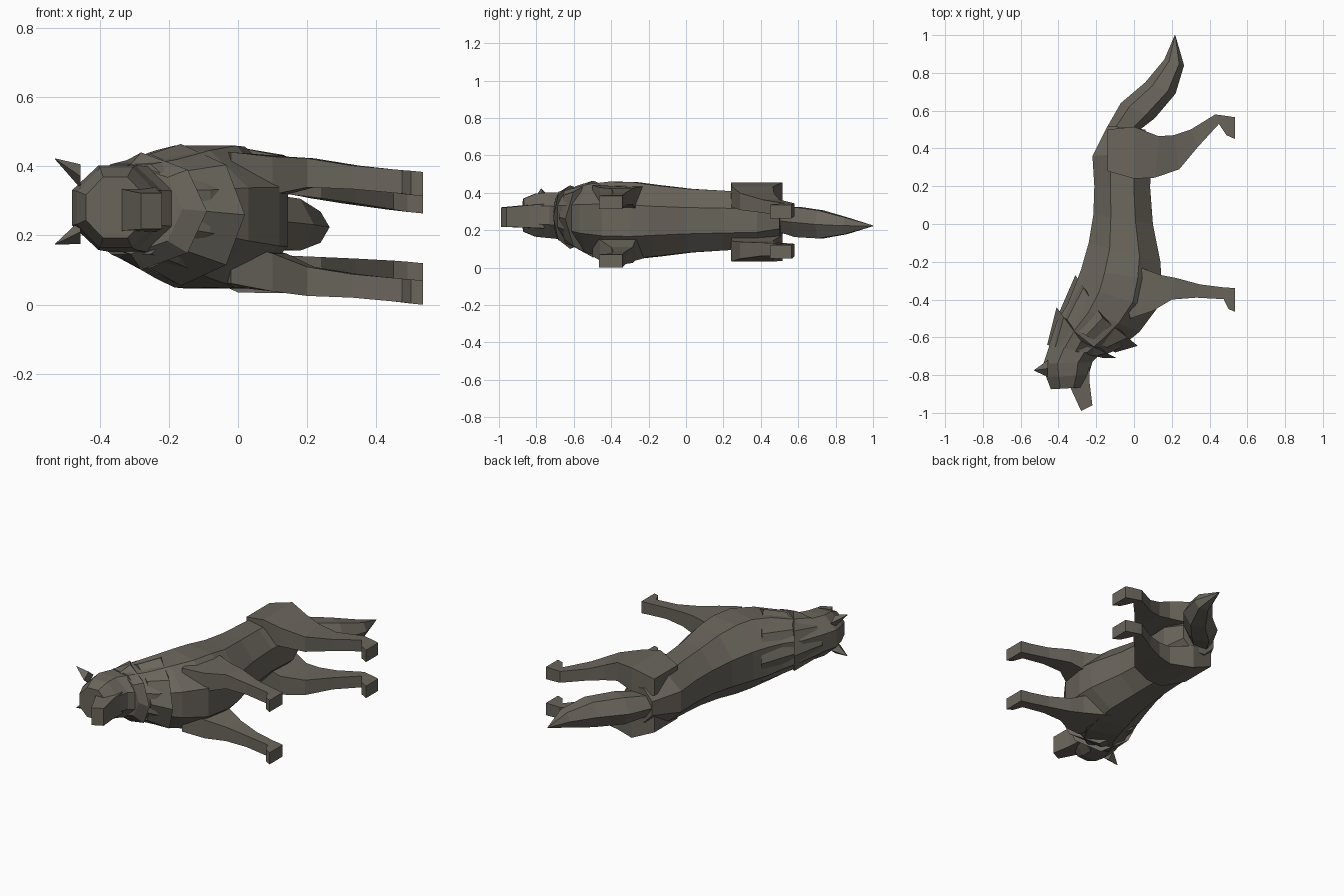
import bpy, bmesh, math
from mathutils import Vector

cube = bpy.data.objects.get("Cube")
if cube:
    bpy.data.objects.remove(cube, do_unlink=True)

fur = bpy.data.materials.new("grey_brown_fur")
fur.use_nodes = True
colour = (0.145, 0.132, 0.108, 1)
fur.diffuse_color = colour
bsdf = fur.node_tree.nodes["Principled BSDF"]
bsdf.inputs["Base Color"].default_value = colour
bsdf.inputs["Roughness"].default_value = 0.9


def mid_z(x):
    """Height of the slightly tilted symmetry plane of the lying animal."""
    return 0.245 - 0.1 * x


def section(back, front, half, off=0, shift=(0, 0), sides=8, pointed=False):
    """Cross-section spanning back to front, with a half width along z."""
    b, f = Vector((*back, 0)), Vector((*front, 0))
    mid, reach = (b + f) / 2, (f - b) / 2
    start = 0 if pointed else math.pi / sides
    angles = [start + k * math.tau / sides for k in range(sides)]
    cmax = max(abs(math.cos(a)) for a in angles)
    smax = max(abs(math.sin(a)) for a in angles)
    pts = []
    for a in angles:
        c, s = math.cos(a) / cmax, math.sin(a) / smax
        p = mid + reach * c + Vector((*shift, 0)) * (1 - abs(c))
        p.z = mid_z(mid.x) + off + half * s
        pts.append(p)
    return pts


def loft(name, rings, **kw):
    """Skin a row of cross-sections into one closed, flat-shaded part."""
    bm = bmesh.new()
    loops = [[bm.verts.new(p) for p in section(*r, **kw)] for r in rings]
    n = len(loops[0])
    for lo, hi in zip(loops, loops[1:]):
        for i in range(n):
            j = (i + 1) % n
            bm.faces.new((lo[i], lo[j], hi[j], hi[i]))
    bm.faces.new(loops[0])
    bm.faces.new(loops[-1])
    bmesh.ops.remove_doubles(bm, verts=bm.verts, dist=0.0005)
    bmesh.ops.recalc_face_normals(bm, faces=bm.faces)
    mesh = bpy.data.meshes.new(name)
    bm.to_mesh(mesh)
    bm.free()
    mesh.materials.append(fur)
    obj = bpy.data.objects.new(name, mesh)
    bpy.context.collection.objects.link(obj)
    return obj


def pair(name, rings, **kw):
    """Build a part on both flanks; the fourth ring value is the side offset."""
    for label, s in (("right", 1), ("left", -1)):
        loft(f"{label}_{name}", [(b, f, h, o * s) for b, f, h, o in rings], **kw)


# Torso from rump to neck
loft("torso", [
    ((-0.14, 0.52), (0.06, 0.50), 0.10),
    ((-0.22, 0.36), (0.10, 0.38), 0.15),
    ((-0.21, 0.20), (0.085, 0.20), 0.16),
    ((-0.215, 0.05), (0.10, 0.0), 0.17),
    ((-0.24, -0.10), (0.14, -0.20), 0.19),
    ((-0.28, -0.24), (0.145, -0.30), 0.205),
    ((-0.31, -0.32), (0.12, -0.45), 0.205),
    ((-0.35, -0.42), (0.03, -0.57), 0.185),
    ((-0.41, -0.52), (-0.08, -0.66), 0.15),
    ((-0.45, -0.64), (-0.17, -0.70), 0.13)])

# Layered ruff, pointed at nape and throat
loft("upper_ruff", [
    ((-0.46, -0.64), (-0.16, -0.71), 0.13),
    ((-0.41, -0.44), (-0.09, -0.71), 0.17, 0, (-0.03, -0.045))], pointed=True)
loft("lower_ruff", [
    ((-0.41, -0.50), (-0.10, -0.68), 0.165),
    ((-0.31, -0.27), (0.02, -0.645), 0.205, 0, (-0.02, -0.04))], pointed=True)

# Head, muzzle and ears
loft("head", [
    ((-0.44, -0.62), (-0.18, -0.69), 0.125),
    ((-0.48, -0.74), (-0.22, -0.73), 0.122),
    ((-0.465, -0.81), (-0.24, -0.80), 0.115),
    ((-0.44, -0.875), (-0.27, -0.865), 0.088)])
loft("muzzle", [
    ((-0.36, -0.80), (-0.235, -0.76), 0.065),
    ((-0.335, -0.87), (-0.235, -0.84), 0.06),
    ((-0.28, -0.99), (-0.22, -0.96), 0.052)], sides=4)
pair("ear", [
    ((-0.455, -0.72), (-0.455, -0.81), 0.035, 0.08),
    ((-0.53, -0.774), (-0.53, -0.776), 0.001, 0.124)], sides=4, pointed=True)

# Legs, from shoulder or hip down to the paw sole
pair("front_leg", [
    ((-0.10, -0.18), (-0.02, -0.50), 0.06, 0.13),
    ((0.14, -0.27), (0.10, -0.46), 0.055, 0.14),
    ((0.22, -0.285), (0.20, -0.40), 0.042, 0.157),
    ((0.35, -0.32), (0.33, -0.39), 0.034, 0.157),
    ((0.47, -0.335), (0.475, -0.398), 0.034, 0.157),
    ((0.50, -0.337), (0.50, -0.45), 0.035, 0.157),
    ((0.535, -0.34), (0.535, -0.465), 0.035, 0.157)], sides=4)
pair("hind_leg", [
    ((-0.14, 0.50), (-0.14, 0.28), 0.05, 0.11),
    ((0.0, 0.515), (0.0, 0.24), 0.07, 0.14),
    ((0.13, 0.465), (0.11, 0.245), 0.055, 0.145),
    ((0.21, 0.47), (0.24, 0.29), 0.045, 0.13),
    ((0.30, 0.50), (0.34, 0.41), 0.035, 0.115),
    ((0.43, 0.58), (0.45, 0.53), 0.034, 0.108),
    ((0.49, 0.572), (0.49, 0.47), 0.036, 0.108),
    ((0.535, 0.565), (0.535, 0.45), 0.036, 0.108)], sides=4)

# Bushy tail tapering to a point
loft("tail", [
    ((-0.15, 0.50), (0.02, 0.49), 0.06),
    ((-0.07, 0.64), (0.11, 0.56), 0.08),
    ((0.06, 0.75), (0.22, 0.69), 0.075),
    ((0.16, 0.87), (0.265, 0.84), 0.045),
    ((0.216, 1.0), (0.219, 0.999), 0.002)], sides=6, pointed=True)
